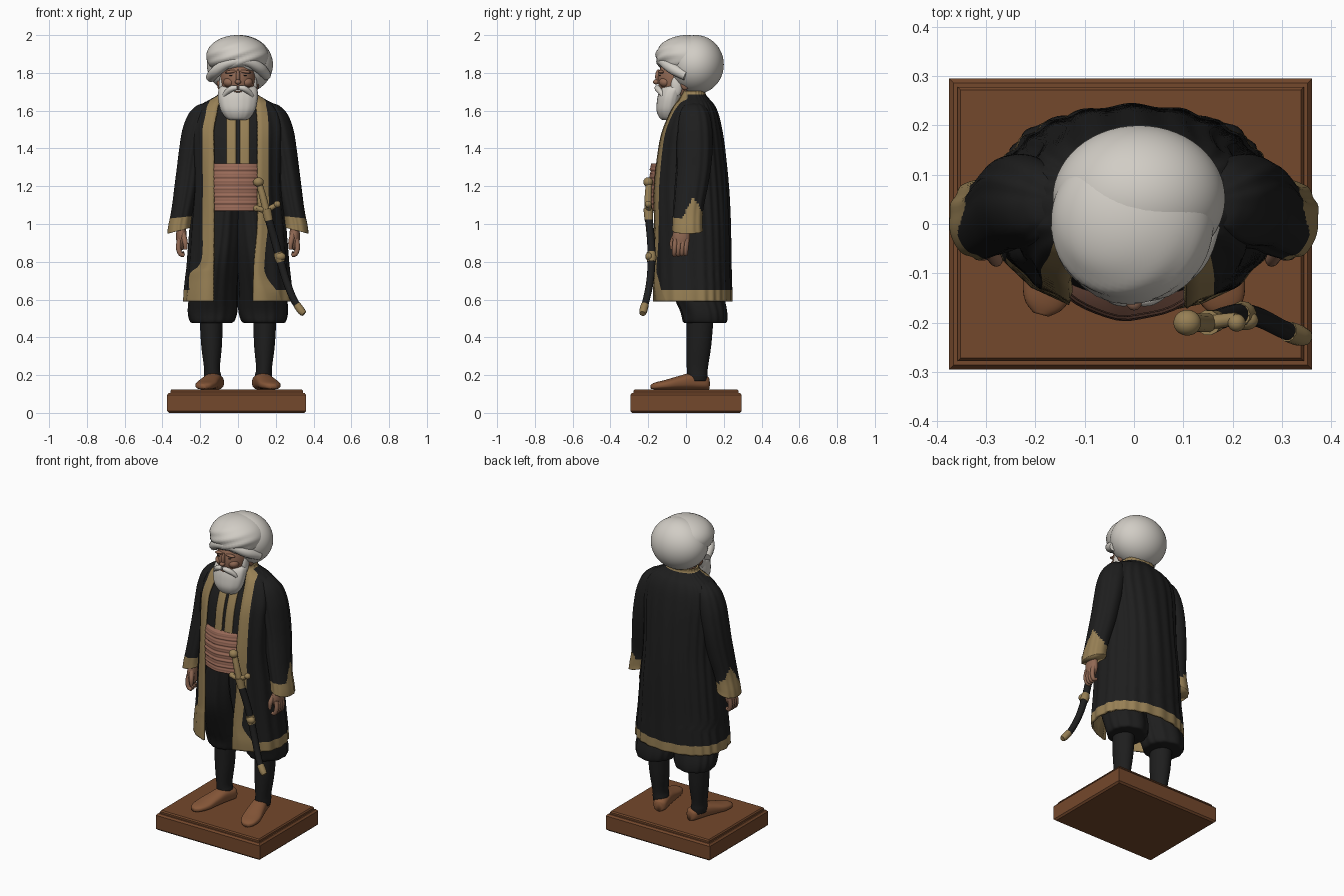
import bpy, bmesh, math
from mathutils import Matrix

if "Cube" in bpy.data.objects:
    bpy.data.objects.remove(bpy.data.objects["Cube"])

def material(name, *rgb):
    m = bpy.data.materials.new(name)
    m.use_nodes = True
    m.diffuse_color = (*rgb, 1)
    m.node_tree.nodes["Principled BSDF"].inputs["Base Color"].default_value = (*rgb, 1)
    return m

BLACK = material("black cloth", .013, .013, .013)
GOLD = material("gold trim", .31, .215, .09)
WOOD = material("wood", .175, .065, .025)
SHOE = material("shoe leather", .24, .095, .04)
SASH = material("sash cloth", .32, .145, .098)
SKIN = material("skin", .28, .14, .087)
WHITE = material("white cloth and hair", .64, .61, .56)
SIDES = (("left", 1), ("right", -1))

def spline(rows, k=4):
    """Smooth rows of numbers with a Catmull-Rom curve."""
    out = []
    for i in range(len(rows) - 1):
        p = [rows[max(i - 1, 0)], rows[i], rows[i + 1], rows[min(i + 2, len(rows) - 1)]]
        for j in range(k):
            u = j / k
            out.append([b + u / 2 * (c - a + u * (2*a - 5*b + 4*c - d + u * (3*b - a - 3*c + d)))
                        for a, b, c, d in zip(*p)])
    return out + [list(rows[-1])]

def make(name, verts, faces, mats, rule=None, smooth=True):
    me = bpy.data.meshes.new(name)
    me.from_pydata(verts, [], faces)
    for m in mats:
        me.materials.append(m)
    for f in me.polygons:
        f.use_smooth = smooth
        if rule:
            f.material_index = int(rule(f))
    ob = bpy.data.objects.new(name, me)
    bpy.context.collection.objects.link(ob)
    return ob

def ring_point(row, t, p=1.0, fold=0.0, freq=12):
    z, cx, cy, rx, ry = row[:5]
    s = 1 + fold * math.sin(freq * t + 2 * math.sin(3 * t) + 2 * z)
    c = math.cos(t)
    return (cx + rx * s * math.sin(t), cy - ry * s * math.copysign(abs(c) ** p, c), z)

def loft(name, rows, mats, n=32, p=1.0, fold=0.0, freq=12, rule=None):
    """Closed rings (z, cx, cy, rx, ry), listed upward, with flat caps."""
    v = [ring_point(r, math.tau * i / n, p, fold, freq) for r in rows for i in range(n)]
    f = [(r*n + i, r*n + (i+1) % n, (r+1)*n + (i+1) % n, (r+1)*n + i)
         for r in range(len(rows) - 1) for i in range(n)]
    f += [tuple(range(n))[::-1], tuple(range(len(v) - n, len(v)))]
    return make(name, v, f, mats, rule)

def patch(name, rows, spans, mats, p, fold=0.0, freq=12, rule=None, thick=.012):
    """Open sheet; spans(row) gives the angles of its columns."""
    cols = [spans(r) for r in rows]
    n = len(cols[0])
    v = [ring_point(r, t, p, fold, freq) for r, c in zip(rows, cols) for t in c]
    f = [(r*n + i, r*n + i + 1, (r+1)*n + i + 1, (r+1)*n + i)
         for r in range(len(rows) - 1) for i in range(n - 1)]
    ob = make(name, v, f, mats, (lambda q: rule(q.index // (n-1), q.index % (n-1), n - 1)) if rule else None)
    mod = ob.modifiers.new("cloth thickness", "SOLIDIFY")
    mod.thickness, mod.offset = thick, -1

def ball(name, c, r, mat, ridge=None, rot=Matrix()):
    bm = bmesh.new()
    bmesh.ops.create_uvsphere(bm, u_segments=56, v_segments=36, radius=1)
    for v in bm.verts:
        if ridge:
            v.co *= ridge(v.co)
    bm.transform(Matrix.Translation(c) @ rot @ Matrix.Diagonal((*r, 1)))
    for f in bm.faces:
        f.smooth = True
    me = bpy.data.meshes.new(name)
    bm.to_mesh(me)
    bm.free()
    me.materials.append(mat)
    bpy.context.collection.objects.link(bpy.data.objects.new(name, me))

def tube(name, pts, mat):
    """Round tube through points (x, y, z, radius)."""
    cu = bpy.data.curves.new(name, "CURVE")
    cu.dimensions, cu.bevel_depth, cu.bevel_resolution, cu.use_fill_caps = "3D", 1, 4, True
    path = spline(pts, 5)
    sp = cu.splines.new("POLY")
    sp.points.add(len(path) - 1)
    for q, (x, y, z, r) in zip(sp.points, path):
        q.co, q.radius = (x, y, z, 1), r
    sp.use_smooth = True
    cu.materials.append(mat)
    bpy.context.collection.objects.link(bpy.data.objects.new(name, cu))

# Plinth: stepped rectangular profile (z, inset)
steps = [(0, .01), (.01, 0), (.095, 0), (.106, .009), (.106, .017), (.117, .017), (.125, .023)]
v = [(-.007 + sx * (.368 - i), sy * (.295 - i), z) for z, i in steps
     for sx, sy in ((-1, -1), (1, -1), (1, 1), (-1, 1))]
f = [(r*4 + i, r*4 + (i+1) % 4, r*4 + 4 + (i+1) % 4, r*4 + 4 + i) for r in range(len(steps) - 1) for i in range(4)]
make("plinth", v, f + [(3, 2, 1, 0), tuple(range(len(v) - 4, len(v)))], [WOOD], smooth=False)

# Shoes (lofted heel to toe), stockings and baggy trousers
for side, s in SIDES:
    shoe = loft(side + "_shoe", spline([(-.125, 0, .03, .02, .03), (-.105, 0, .036, .04, .038),
                (-.03, 0, .042, .046, .044), (.04, 0, .034, .052, .036), (.11, 0, .024, .056, .026),
                (.165, 0, .018, .042, .019), (.19, 0, .014, .016, .012)]), [SHOE], 32, .7)
    shoe.matrix_world = (Matrix.Translation((s * .14, 0, .125)) @ Matrix.Rotation(s * .26, 4, "Z")
                         @ Matrix.Rotation(math.pi / 2, 4, "X"))
    loft(side + "_stocking", spline([(.17, s*.135, .06, .042, .05), (.2, s*.135, .06, .045, .054),
         (.24, s*.138, .06, .042, .056), (.36, s*.14, .068, .055, .066), (.52, s*.142, .075, .062, .072)]), [BLACK])
    loft(side + "_trouser_leg", spline([(.475, s*.14, .1, .095, .1), (.485, s*.137, .1, .116, .115),
         (.54, s*.134, .093, .13, .122), (.64, s*.128, .06, .126, .135), (.8, s*.11, .02, .118, .16),
         (.95, s*.09, -.005, .11, .148), (1.12, s*.075, 0, .1, .15)]), [BLACK], 80, fold=.025)

# Open coat: extra row values are the front edges and trim widths (left, right)
def coat_row(z, rx, front, back, xl=.105, xr=-.13, wl=.055, wr=.055):
    return (z, 0, (front + back) / 2, rx, (back - front) / 2, xl, xr, wl, wr)

body = [coat_row(.59, .287, -.18, .242, .08, -.13, .15, .13), coat_row(.65, .284, -.18, .242, .08, -.13, .12, .125),
        coat_row(.74, .274, -.18, .24, .083, -.13, .06, .12), coat_row(.81, .267, -.18, .238, .087, -.13, .055, .06),
        coat_row(1, .252, -.183, .235), coat_row(1.2, .235, -.185, .225), coat_row(1.4, .24, -.16, .205),
        coat_row(1.5, .245, -.135, .19), coat_row(1.58, .23, -.1, .172, .1, -.115),
        coat_row(1.63, .195, -.075, .15, .095, -.105), coat_row(1.66, .145, -.055, .125, .085, -.09),
        coat_row(1.685, .105, -.04, .105, .075, -.08, .04, .04), coat_row(1.705, .1, -.035, .103, .07, -.075, .04, .04)]

def coat_columns(r):
    rx, xl, xr, wl, wr = r[3], *r[5:]
    a = [math.asin(min(.97, x / rx)) for x in (xl, xl + wl, -xr, -xr + wr)]
    lo, hi, m = a[1], math.tau - a[3], 120
    return [a[0], (a[0] + lo) / 2] + [lo + (hi - lo) * i / m for i in range(m + 1)] + [math.tau - (a[2] + a[3]) / 2, math.tau - a[2]]

rows = spline(body)
patch("coat", rows, coat_columns, [BLACK, GOLD], .8, .015, 22,
      lambda r, c, n: c < 2 or c >= n - 2 or rows[r][0] < .648 or rows[r][0] > 1.68)

# Waistcoat with two gold front bands
def shrink(d):
    return spline([(z, 0, cy, rx - d, ry - d) for z, _, cy, rx, ry, *_ in body[5:12]])
loft("waistcoat", shrink(.022), [BLACK], 64, .8)
for side, s in SIDES:
    ends = sorted((s * .01, s * .062))
    patch(side + "_waistcoat_band", [r for r in shrink(.016) if r[0] < 1.64],
          lambda r: [math.asin((ends[0] + (ends[1] - ends[0]) * i / 4) / r[3]) for i in range(5)],
          [GOLD], .8, thick=.008)

# Wrapped sash with uneven folds
def sash_bump(i):
    return .0022 * (math.sin(i * .9) + math.sin(i * 1.63 + 1)) + .006 * math.sin(i / 49 * math.pi)
loft("sash", [(1.07 + .0051 * i, -.01, 0, .172 + sash_bump(i), .186 + sash_bump(i)) for i in range(50)],
     [SASH], 48, .8, .01, 5)

# Sleeves with flared cuffs, and hands
for side, s in SIDES:
    arm = [(.965, s*.312, .01, .063, .082), (1.0, s*.308, .01, .062, .08), (1.08, s*.292, .014, .06, .08),
           (1.2, s*.27, .03, .066, .088), (1.3, s*.255, .042, .068, .092), (1.4, s*.238, .047, .072, .095),
           (1.5, s*.217, .047, .076, .093), (1.58, s*.196, .045, .066, .08), (1.625, s*.175, .043, .045, .055),
           (1.64, s*.16, .043, .02, .03)]
    sleeve = loft(side + "_sleeve", spline(arm, 8), [BLACK, GOLD], 64, fold=.03, freq=7,
                  rule=lambda q: q.center.z < 1.035 + .11 * max(0, 1 - abs(q.center.y - .04) / .06)
                  * (abs(q.center.x) > .3))
    for w in sleeve.data.vertices:
        if w.co.z < 1.08:
            w.co.z += .25 * (.31 - abs(w.co.x)) * (1.08 - w.co.z) / .11
    ball(side + "_palm", (s * .3, -.025, .935), (.028, .046, .075), SKIN)
    for i in range(4):
        y = -.056 + .02 * i
        tube(side + "_finger", [(s*.31, y, .92, .013), (s*.315, y - .004, .875, .0135),
             (s*.305, y - .006, .842, .012), (s*.285, y - .004, .835 + .004 * i, .01)], SKIN)
    tube(side + "_thumb", [(s*.293, -.05, .95, .016), (s*.28, -.072, .905, .014), (s*.278, -.074, .865, .009)], SKIN)

# Neck, head and face
loft("neck", [(1.56, 0, .03, .075, .07), (1.76, 0, .02, .07, .075)], [SKIN])
ball("head", (0, -.037, 1.765), (.094, .112, .13), SKIN)
ball("nose_bridge", (0, -.147, 1.78), (.011, .016, .038), SKIN)
ball("nose_tip", (0, -.158, 1.752), (.016, .017, .013), SKIN)
for side, s in SIDES:
    ball(side + "_brow", (s * .036, -.131, 1.806), (.034, .016, .009), SKIN, rot=Matrix.Rotation(s * .12, 4, "Y"))
    ball(side + "_eye", (s * .036, -.138, 1.787), (.012, .005, .003), BLACK)
    ball(side + "_cheek", (s * .044, -.108, 1.75), (.034, .034, .027), SKIN)
    ball(side + "_ear", (s * .097, -.005, 1.745), (.014, .024, .036), SKIN)
    tube(side + "_moustache", [(s*.004, -.154, 1.722, .012), (s*.035, -.149, 1.716, .016),
         (s*.065, -.13, 1.692, .013), (s*.082, -.118, 1.665, .005)], WHITE)
    ball(side + "_sideburn", (s * .086, -.05, 1.73), (.016, .03, .055), WHITE)

# Beard and lips
loft("beard", spline([(1.55, 0, -.095, .035, .025), (1.56, 0, -.097, .062, .042), (1.6, 0, -.096, .09, .06),
     (1.65, 0, -.088, .103, .066), (1.69, 0, -.078, .105, .068), (1.72, 0, -.062, .1, .07),
     (1.735, 0, -.045, .085, .06)]), [WHITE], 64, .9, .008, 15)
ball("mouth", (0, -.143, 1.701), (.022, .008, .004), SKIN)

# Turban: folded front wrap tucked under a smooth back bulb
ball("turban_wrap", (-.003, .005, 1.888), (.165, .165, .112), WHITE,
     lambda c: 1 + .028 * math.sin(13 * (c.z - .55 * c.x)) * max(0, -c.y) * max(0, 1 - c.z))
ball("turban_bulb", (.01, .052, 1.844), (.175, .148, .156), WHITE)
tube("turban_band", [(-.145, .0, 1.775, .026), (-.115, -.075, 1.81, .03), (-.05, -.125, 1.852, .026),
     (.04, -.125, 1.862, .026), (.115, -.075, 1.825, .03), (.15, .0, 1.785, .026)], WHITE)

# Curved sword in its scabbard
tube("sword_grip", [(.11, -.195, 1.22, .017), (.13, -.2, 1.15, .019), (.15, -.2, 1.07, .02)], GOLD)
ball("sword_pommel", (.108, -.2, 1.222), (.028, .026, .025), GOLD)
tube("crossguard", [(.098, -.205, 1.083, .014), (.15, -.2, 1.075, .015), (.208, -.192, 1.105, .013)], GOLD)
for x, z in ((.098, 1.083), (.208, 1.105)):
    ball("crossguard_end", (x, -.2, z), (.018,) * 3, GOLD)
tube("scabbard_mouth", [(.15, -.2, 1.08, .026), (.163, -.197, 1.02, .023)], GOLD)
tube("scabbard", [(.158, -.198, 1.04, .021), (.19, -.187, .93, .021), (.22, -.182, .82, .021),
     (.255, -.19, .7, .02), (.295, -.21, .6, .019), (.325, -.223, .555, .018)], BLACK)
tube("scabbard_tip", [(.312, -.218, .572, .021), (.335, -.226, .54, .021), (.35, -.23, .525, .016)], GOLD)
tube("scabbard_ring", [(.212, -.184, .85, .024), (.22, -.183, .822, .027), (.227, -.183, .8, .023)], GOLD)
ball("scabbard_stud", (.225, -.195, .828), (.027, .02, .022), GOLD)
